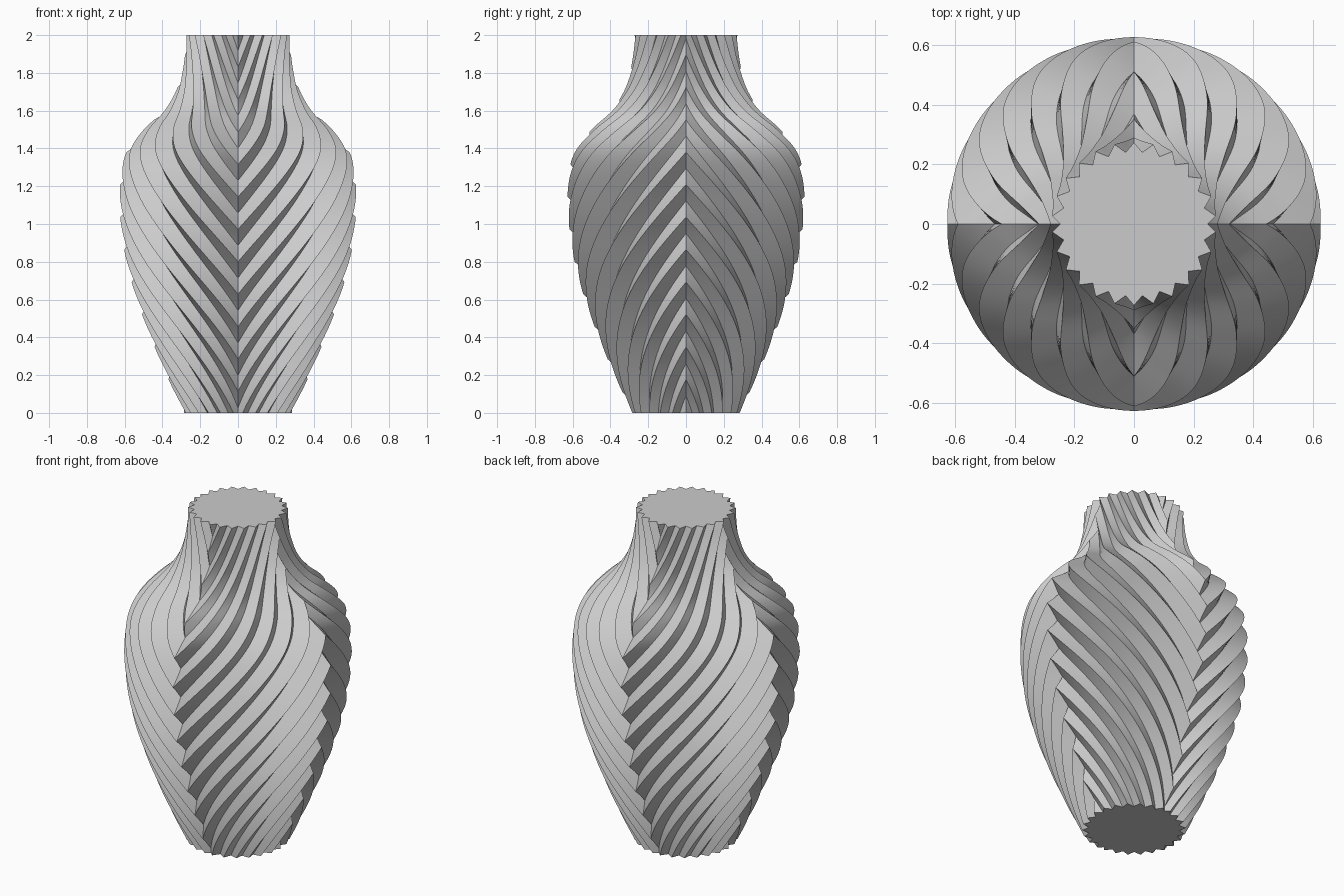
import bpy, bmesh, math
from mathutils import Vector

cube = bpy.data.objects.get("Cube")
if cube:
    bpy.data.objects.remove(cube, do_unlink=True)

HEIGHT = 2.0
TOOTH = math.tau / 25.5          # angular width of one ridge
RISE = 0.172                     # height over which the twist moves one ridge
TWIST = TOOTH / RISE
CREST_Z = 0.80                   # a ridge crosses the front seam here
VALLEY = 0.88                    # groove radius relative to the ridge
ROWS = 120

# Outer silhouette: height, radius
PROFILE = [(0, .285), (.2, .378), (.4, .462), (.6, .535), (.8, .59), (1, .62),
           (1.15, .627), (1.3, .615), (1.4, .58), (1.5, .50), (1.6, .395),
           (1.7, .33), (1.8, .297), (1.9, .28), (2, .275)]


def radius(z):
    """Smooth cubic interpolation of the silhouette."""
    i = 0
    while i < len(PROFILE) - 2 and z > PROFILE[i + 1][0]:
        i += 1

    def slope(k):
        a, b = PROFILE[max(k - 1, 0)], PROFILE[min(k + 1, len(PROFILE) - 1)]
        return (b[1] - a[1]) / (b[0] - a[0])

    (z0, r0), (z1, r1) = PROFILE[i], PROFILE[i + 1]
    h = z1 - z0
    t = (z - z0) / h
    return ((2*t**3 - 3*t**2 + 1) * r0 + (t**3 - 2*t**2 + t) * h * slope(i)
            + (3*t**2 - 2*t**3) * r1 + (t**3 - t**2) * h * slope(i + 1))


# Twisted fluted sheet, wide enough to cover one quarter at every height
bm = bmesh.new()
half = TOOTH / 2
first = math.floor(-TWIST * (HEIGHT - CREST_Z) / half) - 1
last = math.ceil((math.pi / 2 + TWIST * CREST_Z) / half) + 1
rows = []
for i in range(ROWS + 1):
    z = HEIGHT * i / ROWS
    ring = []
    for j in range(first, last + 1):
        a = half * j + TWIST * (z - CREST_Z)
        r = radius(z) * (VALLEY if j % 2 else 1)
        ring.append(bm.verts.new((r * math.sin(a), -r * math.cos(a), z)))
    rows.append(ring)
for low, high in zip(rows, rows[1:]):
    for j in range(len(low) - 1):
        bm.faces.new((low[j], low[j + 1], high[j + 1], high[j]))

# Flat base and top
base = bm.verts.new((0, 0, 0))
top = bm.verts.new((0, 0, HEIGHT))
for j in range(len(rows[0]) - 1):
    bm.faces.new((base, rows[0][j + 1], rows[0][j]))
    bm.faces.new((top, rows[-1][j], rows[-1][j + 1]))

# Keep the front quarter on the left side
for outward in (Vector((-1, 0, 0)), Vector((0, 1, 0))):
    bmesh.ops.bisect_plane(bm, geom=bm.verts[:] + bm.edges[:] + bm.faces[:],
                           dist=1e-5, plane_co=(0, 0, 0), plane_no=outward,
                           clear_outer=True)

mesh = bpy.data.meshes.new("vase_body")
bm.to_mesh(mesh)
bm.free()
vase = bpy.data.objects.new("vase_body", mesh)
bpy.context.collection.objects.link(vase)

# Mirror the quarter so the ridges meet in chevron seams
mirror = vase.modifiers.new("chevron_mirror", 'MIRROR')
mirror.use_axis = (True, True, False)
mirror.merge_threshold = 0.0005
bpy.ops.object.select_all(action='DESELECT')
vase.select_set(True)
bpy.context.view_layer.objects.active = vase
bpy.ops.object.modifier_apply(modifier=mirror.name)
bpy.ops.object.shade_smooth_by_angle(angle=math.radians(25))

# Single plain grey
grey = bpy.data.materials.new("light_grey")
grey.use_nodes = True
colour = (0.6, 0.6, 0.6, 1)
grey.diffuse_color = colour
grey.node_tree.nodes["Principled BSDF"].inputs["Base Color"].default_value = colour
vase.data.materials.append(grey)
